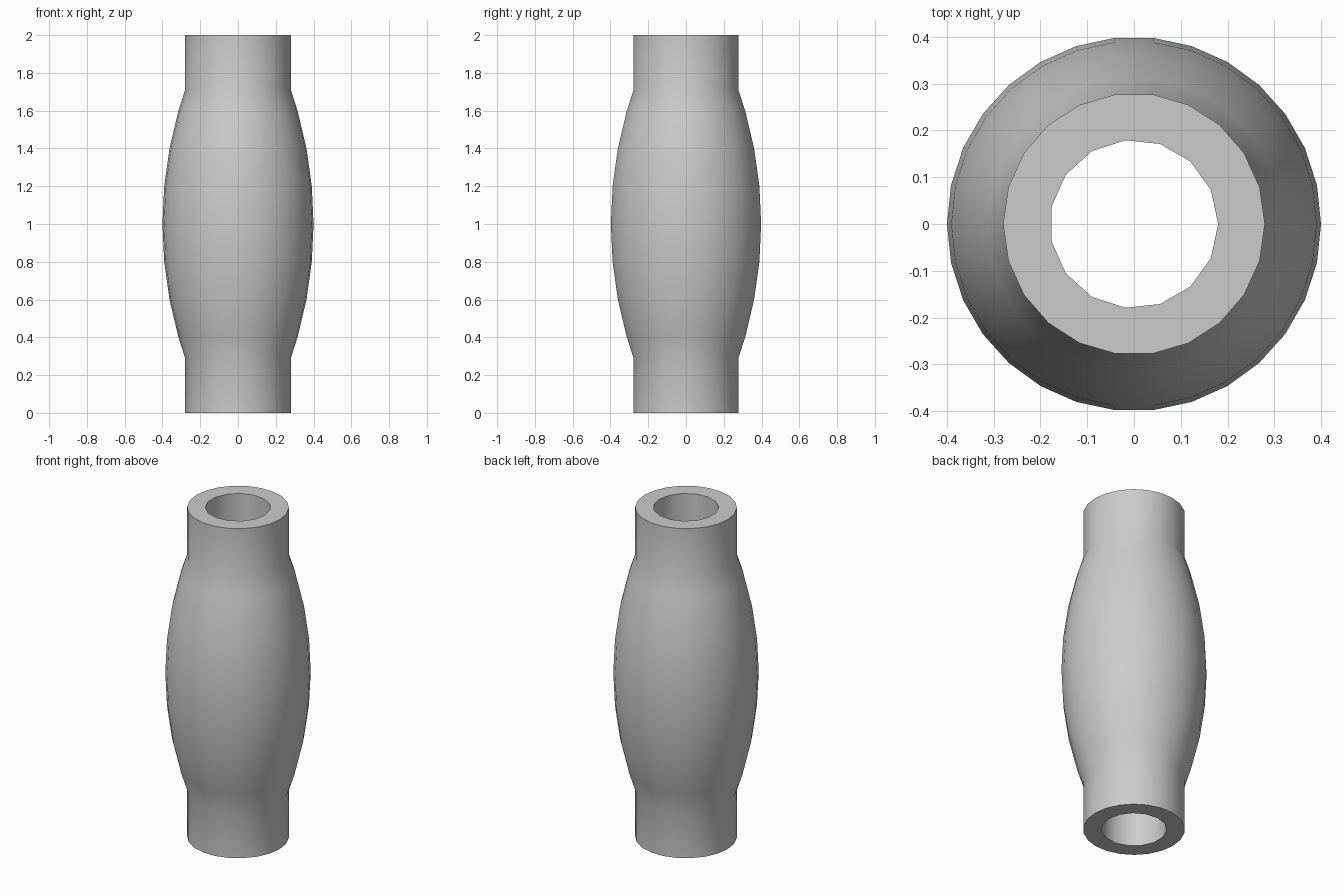
import bpy
import bmesh
import math

cube = bpy.data.objects.get("Cube")
if cube:
    bpy.data.objects.remove(cube, do_unlink=True)

# Plain grey finish
grey = bpy.data.materials.new("plain grey")
grey.use_nodes = True
colour = (0.6, 0.6, 0.6, 1)
grey.diffuse_color = colour
grey.node_tree.nodes["Principled BSDF"].inputs["Base Color"].default_value = colour

# Dimensions
HEIGHT, COLLAR_H = 2.0, 0.29
BARREL_R, COLLAR_R, BORE_R = 0.4, 0.28, 0.18
BARREL_SIDES, COLLAR_SIDES, BORE_SIDES = 30, 22, 15

bm = bmesh.new()


def ring(radius, z, sides):
    return [bm.verts.new((radius * math.cos(math.tau * i / sides),
                          radius * math.sin(math.tau * i / sides), z))
            for i in range(sides)]


def stitch(a, b):
    """Join two rings, with quads where the counts match, else triangles."""
    na, nb = len(a), len(b)
    if na == nb:
        for i in range(na):
            j = (i + 1) % na
            bm.faces.new((a[i], a[j], b[j], b[i]))
        return
    i = j = 0
    while i < na or j < nb:
        if j == nb or (i < na and (i + 0.5) / na <= (j + 0.5) / nb):
            bm.faces.new((a[i], a[(i + 1) % na], b[j % nb]))
            i += 1
        else:
            bm.faces.new((a[i % na], b[(j + 1) % nb], b[j]))
            j += 1


# Barrel bulge follows a circular arc between the two collars
sag = BARREL_R - COLLAR_R
half = HEIGHT / 2 - COLLAR_H
arc_r = (half ** 2 + sag ** 2) / (2 * sag)


def bulge(offset):
    return BARREL_R - arc_r + math.sqrt(arc_r ** 2 - offset ** 2)


rings = [ring(COLLAR_R, 0, COLLAR_SIDES), ring(COLLAR_R, COLLAR_H, COLLAR_SIDES)]
for step in range(-3, 4):
    offset = 0.2 * step
    rings.append(ring(bulge(offset), HEIGHT / 2 + offset, BARREL_SIDES))
rings += [ring(COLLAR_R, HEIGHT - COLLAR_H, COLLAR_SIDES),
          ring(COLLAR_R, HEIGHT, COLLAR_SIDES)]

# Through bore, closing the section back to the bottom rim
rings += [ring(BORE_R, HEIGHT, BORE_SIDES), ring(BORE_R, 0, BORE_SIDES)]
for k, lower in enumerate(rings):
    stitch(lower, rings[(k + 1) % len(rings)])
bmesh.ops.recalc_face_normals(bm, faces=bm.faces[:])

mesh = bpy.data.meshes.new("barrel_sleeve")
bm.to_mesh(mesh)
bm.free()
mesh.materials.append(grey)
sleeve = bpy.data.objects.new("barrel_sleeve", mesh)
bpy.context.collection.objects.link(sleeve)

# Smooth walls, sharp rims
bpy.ops.object.select_all(action="DESELECT")
sleeve.select_set(True)
bpy.context.view_layer.objects.active = sleeve
bpy.ops.object.shade_smooth_by_angle(angle=math.radians(35))
